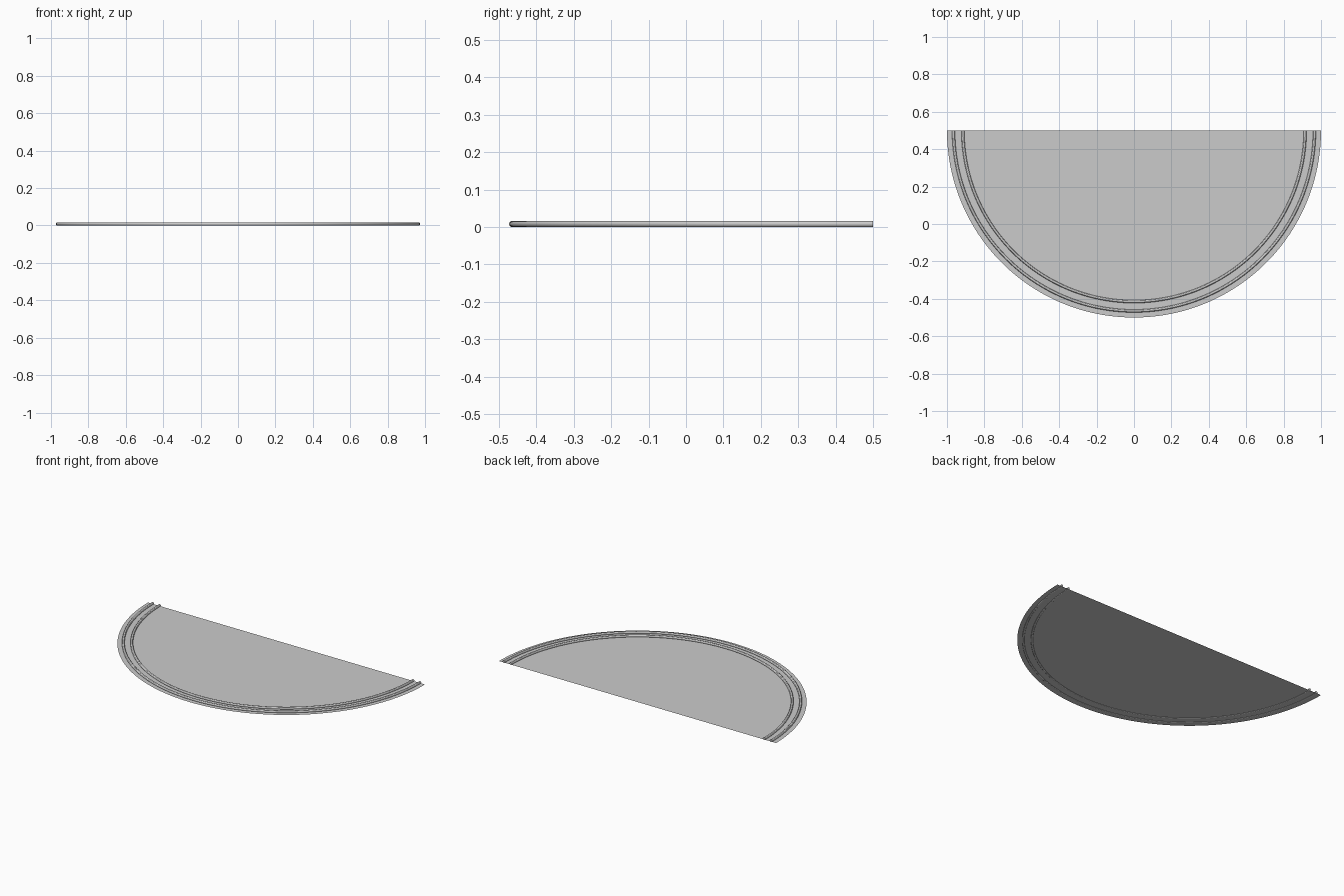
import bpy, bmesh
from math import pi, sin, cos

if "Cube" in bpy.data.objects:
    bpy.data.objects.remove(bpy.data.objects["Cube"])

SEG = 96           # steps round the half circle
CY = 0.5           # straight edge lies on y = 0.5
SHEET_Z = 0.003


def finish(bm, name):
    bmesh.ops.recalc_face_normals(bm, faces=bm.faces)
    mesh = bpy.data.meshes.new(name)
    bm.to_mesh(mesh)
    bm.free()
    obj = bpy.data.objects.new(name, mesh)
    bpy.context.collection.objects.link(obj)
    bpy.ops.object.select_all(action='DESELECT')
    obj.select_set(True)
    bpy.context.view_layer.objects.active = obj
    bpy.ops.object.shade_smooth_by_angle()
    return obj


def piping(name, radius, half_w=0.008, height=0.016, sides=12):
    """Rounded cord swept round the half circle, resting on z = 0."""
    bm = bmesh.new()
    rings = []
    for i in range(SEG + 1):
        a = pi + pi * i / SEG
        ring = []
        for k in range(sides):
            t = 2 * pi * k / sides
            r = radius + half_w * cos(t)
            z = height / 2 * (1 + sin(t))
            ring.append(bm.verts.new((r * cos(a), CY + r * sin(a), z)))
        rings.append(ring)
    for p, q in zip(rings, rings[1:]):
        for k in range(sides):
            n = (k + 1) % sides
            bm.faces.new((p[k], p[n], q[n], q[k]))
    # end caps on the straight edge
    bm.faces.new(rings[0])
    bm.faces.new(rings[-1])
    return finish(bm, name)


# Thin half-round mat
bm = bmesh.new()
arc = [bm.verts.new((cos(pi + pi * i / SEG), CY + sin(pi + pi * i / SEG), SHEET_Z))
       for i in range(SEG + 1)]
face = bm.faces.new(arc)
finish(bm, "mat_sheet")

# Two raised border cords
piping("outer_border_cord", 0.965)
piping("inner_border_cord", 0.915)
